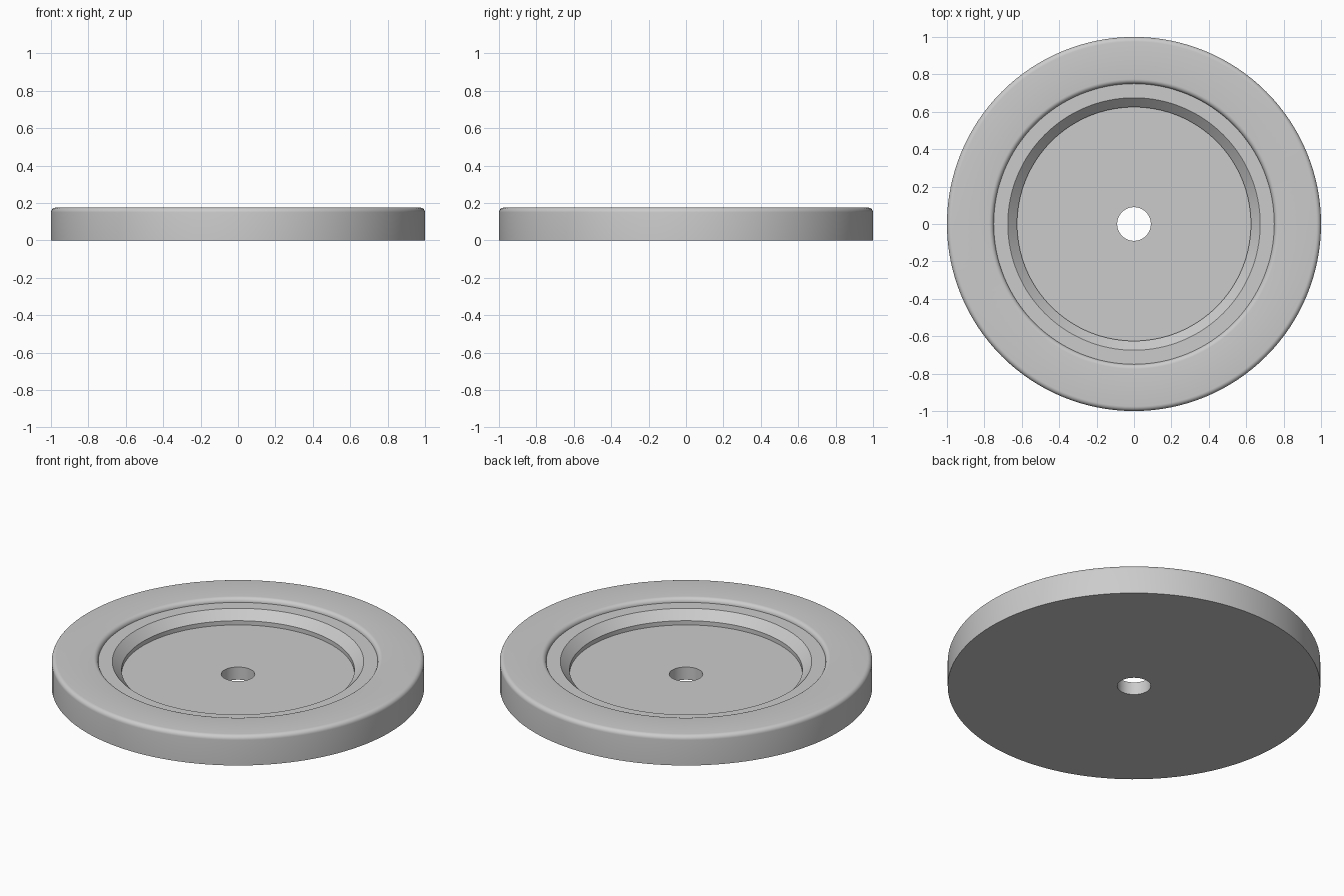
import bpy, bmesh, math

if "Cube" in bpy.data.objects:
    bpy.data.objects.remove(bpy.data.objects["Cube"])

SEGMENTS = 128
HEIGHT, FILLET = 0.175, 0.025

grey = bpy.data.materials.new("light grey")
grey.diffuse_color = (0.6, 0.6, 0.6, 1)
grey.use_nodes = True
grey.node_tree.nodes["Principled BSDF"].inputs["Base Color"].default_value = grey.diffuse_color


def fillet(cx, cz, start, end, steps=6):
    """Points (radius, height) along a rounded edge."""
    return [(cx + FILLET * math.cos(a), cz + FILLET * math.sin(a))
            for a in (math.radians(start + (end - start) * i / steps)
                      for i in range(steps + 1))]


# Cross-section: bore, floor, recess wall, chamfer, ledge, rounded rim, base
profile = [(0.09, 0.0), (0.09, 0.075), (0.625, 0.075), (0.625, 0.10),
           (0.675, 0.15)]
profile += fillet(0.75 + FILLET, HEIGHT - FILLET, 180, 90)
profile += fillet(1.0 - FILLET, HEIGHT - FILLET, 90, 0)
profile += [(1.0, 0.0)]

# Turn the closed cross-section around the vertical axis
bm = bmesh.new()
rings = []
for s in range(SEGMENTS):
    a = 2 * math.pi * s / SEGMENTS
    rings.append([bm.verts.new((r * math.cos(a), r * math.sin(a), z))
                  for r, z in profile])
n = len(profile)
for s in range(SEGMENTS):
    p, q = rings[s], rings[(s + 1) % SEGMENTS]
    for i in range(n):
        j = (i + 1) % n
        bm.faces.new((p[i], p[j], q[j], q[i]))
bmesh.ops.recalc_face_normals(bm, faces=bm.faces)

mesh = bpy.data.meshes.new("recessed_disc")
bm.to_mesh(mesh)
bm.free()
mesh.materials.append(grey)
disc = bpy.data.objects.new("recessed_disc", mesh)
bpy.context.collection.objects.link(disc)

# Smooth round surfaces, crisp edges
bpy.context.view_layer.objects.active = disc
disc.select_set(True)
bpy.ops.object.shade_smooth_by_angle(angle=math.radians(30))
